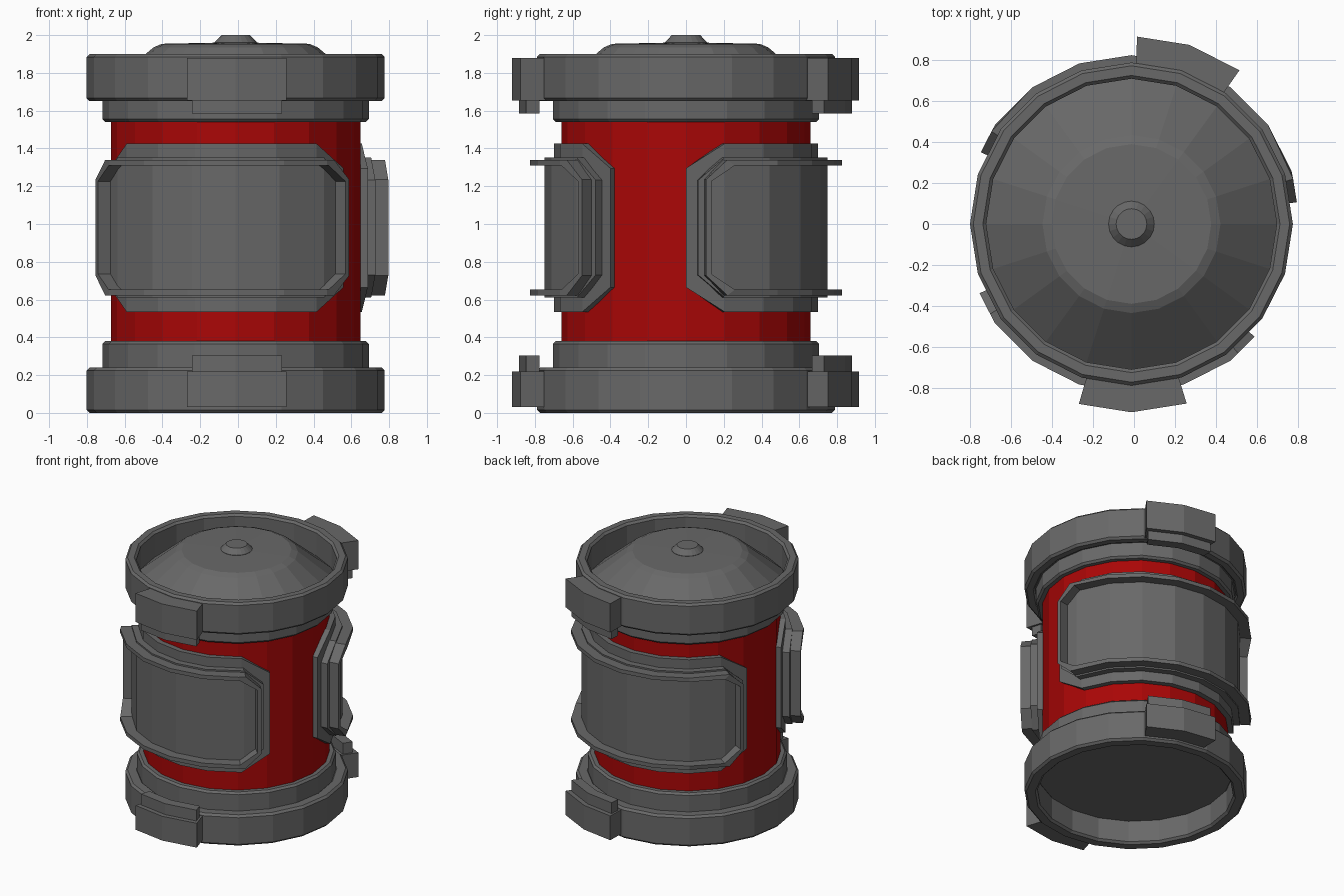
import bpy, bmesh, math

if "Cube" in bpy.data.objects:
    bpy.data.objects.remove(bpy.data.objects["Cube"])

SIDES = 20
STEP = 360 / SIDES
CX = -0.0125


def material(name, rgb):
    m = bpy.data.materials.new(name)
    m.use_nodes = True
    m.diffuse_color = (*rgb, 1)
    m.node_tree.nodes["Principled BSDF"].inputs["Base Color"].default_value = (*rgb, 1)
    return m


grey = material("dark grey metal", (0.14, 0.14, 0.14))
red = material("deep red", (0.4, 0.002, 0.002))


def finish(name, bm, mat):
    bmesh.ops.recalc_face_normals(bm, faces=bm.faces)
    me = bpy.data.meshes.new(name)
    bm.to_mesh(me)
    bm.free()
    me.materials.append(mat)
    ob = bpy.data.objects.new(name, me)
    ob.location.x = CX
    bpy.context.collection.objects.link(ob)
    return ob


def point(bm, deg, r, z):
    """Point on the flat-sided drum of corner radius r."""
    off = deg % STEP - STEP / 2
    r *= math.cos(math.radians(STEP / 2)) / math.cos(math.radians(off))
    a = math.radians(deg)
    return bm.verts.new((r * math.cos(a), r * math.sin(a), z))


def skin(bm, rings, closed):
    """Join matching closed loops of vertices with quads."""
    pairs = list(zip(rings, rings[1:]))
    if closed:
        pairs.append((rings[-1], rings[0]))
    for a, b in pairs:
        n = len(a)
        for i in range(n):
            j = (i + 1) % n
            bm.faces.new((a[i], a[j], b[j], b[i]))


def lathe(name, profile, mat, closed=False):
    """Spin (radius, z) points; open profiles get flat end caps."""
    bm = bmesh.new()
    rings = [[point(bm, i * STEP, r, z) for i in range(SIDES)] for r, z in profile]
    skin(bm, rings, closed)
    if not closed:
        bm.faces.new(rings[0])
        bm.faces.new(rings[-1])
    return finish(name, bm, mat)


def columns(a0, a1, chamfer):
    """Angles of a wrapped plate: ends, chamfer ends and drum corners between."""
    lo, hi = a0 + chamfer, a1 - chamfer
    corners = [k * STEP for k in range(-SIDES, 2 * SIDES) if lo + 3 < k * STEP < hi - 3]
    return [a0] + ([lo] if chamfer else []) + corners + ([hi] if chamfer else []) + [a1]


def outline(angles, z0, z1, drop):
    """Closed loop of (angle, z), with corners cut by drop."""
    last = len(angles) - 1
    cut = [drop if i in (0, last) else 0 for i in range(last + 1)]
    low = [(a, z0 + c) for a, c in zip(angles, cut)]
    high = [(a, z1 - c) for a, c in zip(angles, cut)]
    return low + high[::-1]


def plate(name, a0, a1, z0, z1, r0, r1, chamfer=0, drop=0):
    """Solid plate wrapped round the drum."""
    bm = bmesh.new()
    loop = outline(columns(a0, a1, chamfer), z0, z1, drop)
    inner, outer = ([point(bm, a, r, z) for a, z in loop] for r in (r0, r1))
    skin(bm, [inner, outer], False)
    n = len(loop)
    for ring in (inner, outer):
        for i in range(n // 2 - 1):
            bm.faces.new((ring[i], ring[i + 1], ring[n - 2 - i], ring[n - 1 - i]))
    return finish(name, bm, grey)


def frame(name, a0, a1, z0, z1, r0, r1, chamfer, drop, inset, wall):
    """Raised rim wrapped round the drum."""
    bm = bmesh.new()
    ang = columns(a0, a1, chamfer)
    small = ang[:]
    small[0] += inset
    small[1] += inset * 1.4
    small[-2] -= inset * 1.4
    small[-1] -= inset
    big = outline(ang, z0, z1, drop)
    hole = outline(small, z0 + wall, z1 - wall, drop - wall * 0.7)
    rings = [[point(bm, a, r, z) for a, z in loop]
             for loop, r in ((big, r0), (big, r1), (hole, r1), (hole, r0))]
    skin(bm, rings, True)
    return finish(name, bm, grey)


# Drum
lathe("drum_body", [(0.66, 0.3), (0.66, 1.6)], red)

# Lower and upper collars
for name, z0, z1 in (("lower_collar", 0.18, 0.38), ("upper_collar", 1.54, 1.68)):
    lathe(name, [(0.69, z0), (0.705, z0 + 0.015), (0.705, z1 - 0.015), (0.69, z1)], grey)

# End rings with softened edges
for name, z0, z1, bore in (("base_ring", 0.0, 0.24, 0.695), ("top_ring", 1.65, 1.9, 0.71)):
    b = 0.016
    lathe(name, [(bore, z0 + b), (bore + b, z0), (0.789 - b, z0), (0.789, z0 + b),
                 (0.789, z1 - b), (0.789 - b, z1), (bore + b, z1), (bore, z1 - b)],
          grey, True)

# Domed lid and its knob
lathe("lid", [(0.715, 1.66), (0.715, 1.70), (0.435, 1.935), (0.39, 1.954), (0.1, 1.96)], grey)
lathe("lid_knob", [(0.112, 1.95), (0.112, 1.962), (0.075, 2.0)], grey)

# Clips on both end rings, one at the front and one at the back
for side, mid in (("front", -89.6), ("back", 71.6)):
    for name, a, z0, z1, r0, r1 in (
            ("top_clip", 16.7, 1.655, 1.88, 0.74, 0.92),
            ("top_clip_tongue", 15.7, 1.585, 1.66, 0.81, 0.885),
            ("base_clip", 16.7, 0.03, 0.22, 0.74, 0.92),
            ("base_clip_tongue", 15.7, 0.21, 0.305, 0.81, 0.885)):
        plate(f"{side}_{name}", mid - a, mid + a, z0, z1, r0, r1)

# Wrapped panels: backing, raised screen and rim
for side, a0, a1 in (("front", 197, 325), ("back", 0, 162)):
    plate(f"{side}_panel_backing", a0, a1, 0.535, 1.425, 0.64, 0.70, 17, 0.13)
    plate(f"{side}_panel_screen", a0 + 5, a1 - 5, 0.61, 1.352, 0.66, 0.75, 11, 0.12)
    frame(f"{side}_panel_rim", a0 + 7.5, a1 - 7.5, 0.622, 1.34, 0.72, 0.825, 8, 0.105, 2, 0.03)
